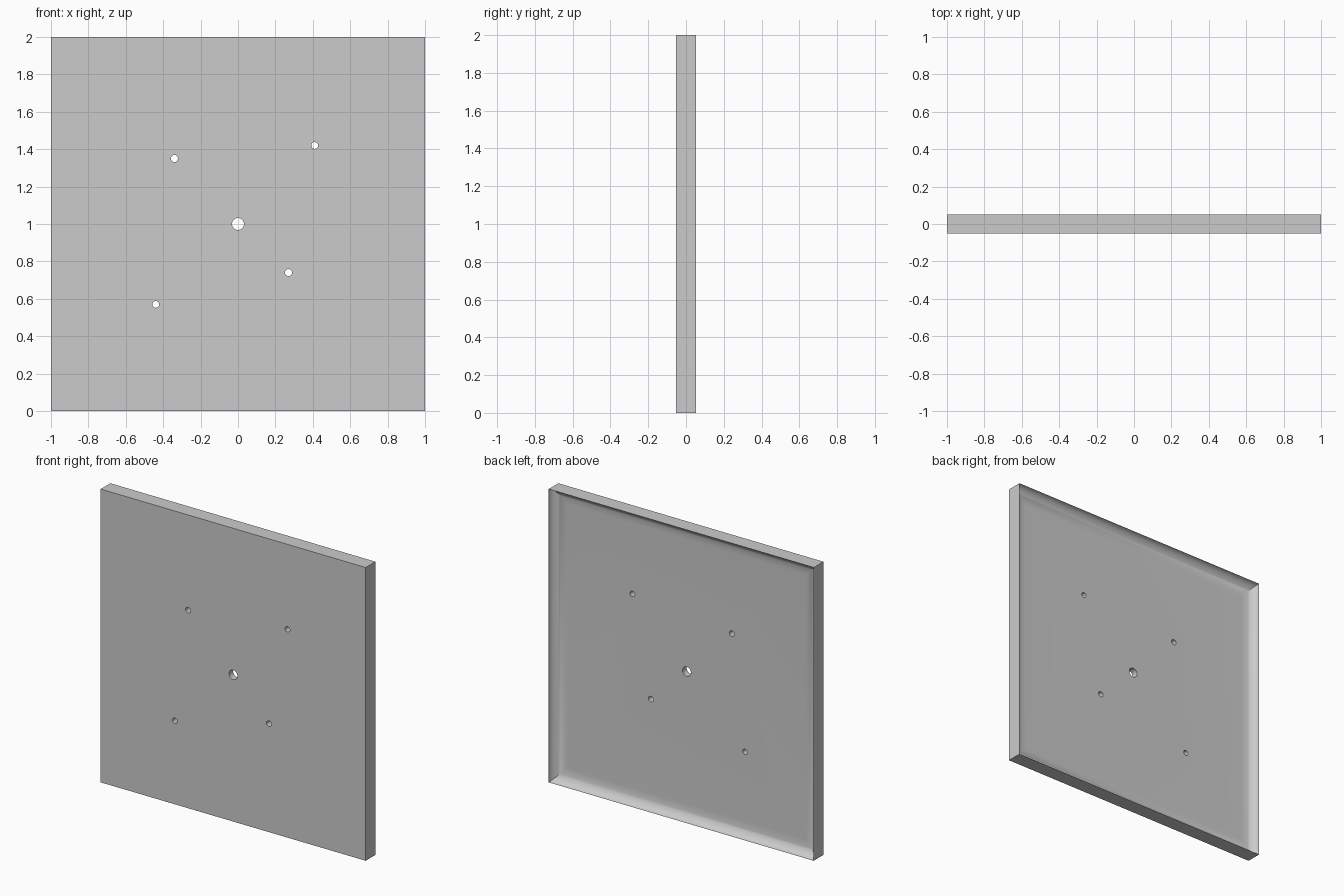
import bpy, bmesh, math

cube = bpy.data.objects.get("Cube")
if cube:
    bpy.data.objects.remove(cube, do_unlink=True)

HALF_THICK = 0.052
COVE_WIDTH, COVE_DEPTH, STEPS = 0.1, 0.06, 12

# Single grey material
grey = bpy.data.materials.new("plain grey")
grey.use_nodes = True
colour = (0.6, 0.6, 0.6, 1)
grey.diffuse_color = colour
grey.node_tree.nodes["Principled BSDF"].inputs["Base Color"].default_value = colour

# Square panel: front face, sides, then a hollow cove down to the back floor
bm = bmesh.new()


def square_ring(inset, y):
    h = 1 - inset
    return [bm.verts.new((x * h, y, 1 + z * h))
            for x, z in ((-1, -1), (1, -1), (1, 1), (-1, 1))]


rings = [square_ring(0, -HALF_THICK)]
for i in range(STEPS + 1):
    a = math.pi / 2 * i / STEPS
    rings.append(square_ring(COVE_WIDTH * (1 - math.cos(a)),
                             HALF_THICK - COVE_DEPTH * math.sin(a)))
for r, s in zip(rings, rings[1:]):
    for i in range(4):
        j = (i + 1) % 4
        bm.faces.new((r[i], r[j], s[j], s[i]))
bm.faces.new(rings[0])
bm.faces.new(rings[-1])
bmesh.ops.recalc_face_normals(bm, faces=bm.faces)
mesh = bpy.data.meshes.new("panel")
bm.to_mesh(mesh)
bm.free()
mesh.materials.append(grey)
panel = bpy.data.objects.new("panel", mesh)
bpy.context.collection.objects.link(panel)

# Drilled holes: x, z, radius
holes = [(0, 1, 0.032), (-0.34, 1.35, 0.019), (0.41, 1.42, 0.018),
         (0.27, 0.74, 0.019), (-0.44, 0.57, 0.018)]
for x, z, radius in holes:
    bpy.ops.mesh.primitive_cylinder_add(vertices=32, radius=radius, depth=0.5,
                                        location=(x, 0, z),
                                        rotation=(math.pi / 2, 0, 0))
    cutter = bpy.context.object
    cutter.name = "hole_cutter"
    cutter.hide_render = True
    cutter.data.materials.append(grey)
    cut = panel.modifiers.new("hole", "BOOLEAN")
    cut.operation = "DIFFERENCE"
    cut.solver = "EXACT"
    cut.object = cutter
    bpy.ops.object.select_all(action="DESELECT")
    panel.select_set(True)
    bpy.context.view_layer.objects.active = panel
    bpy.ops.object.modifier_apply(modifier=cut.name)
    bpy.data.objects.remove(cutter, do_unlink=True)

bpy.ops.object.shade_smooth_by_angle(angle=math.radians(30))
